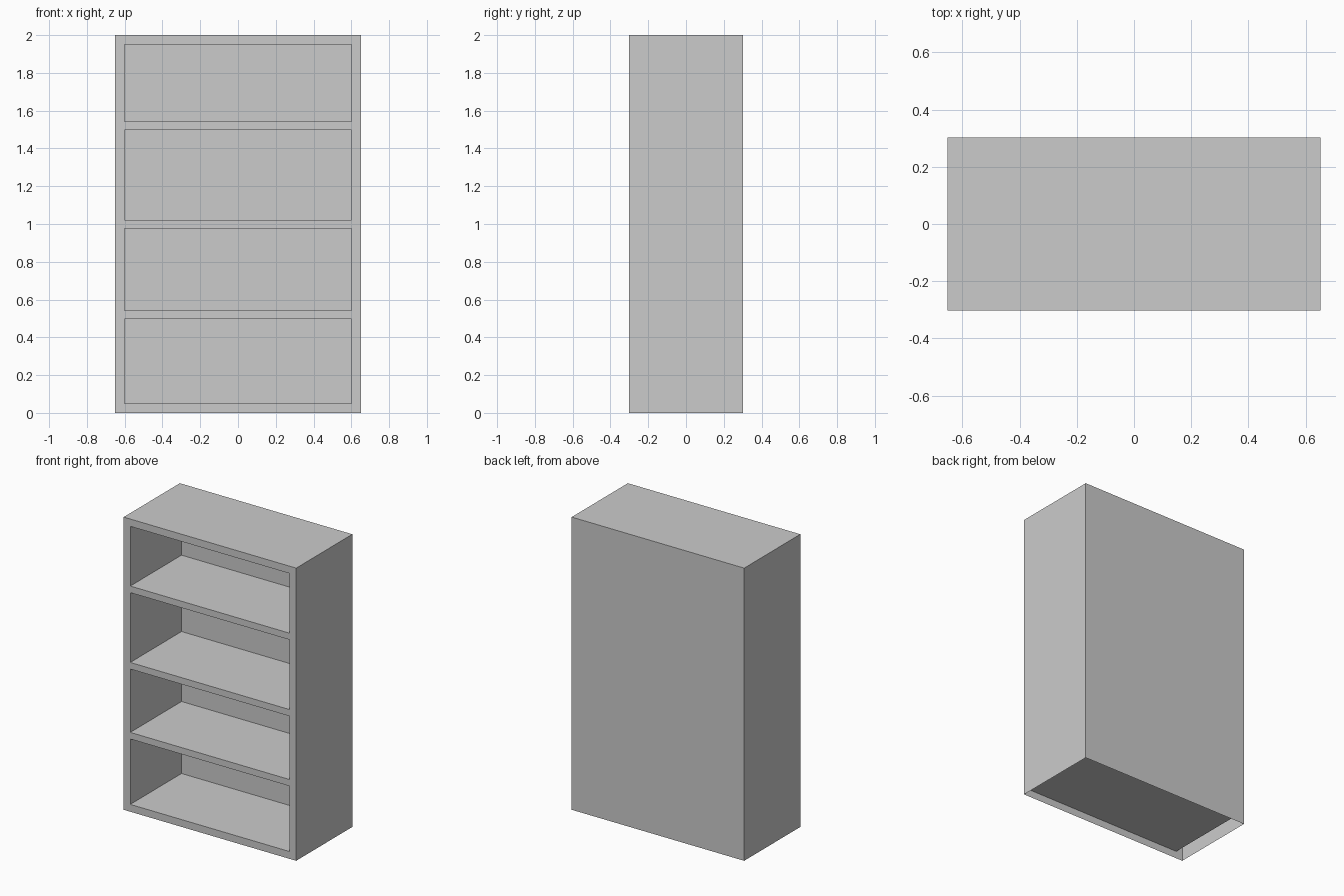
import bpy, bmesh
from mathutils import Vector

if "Cube" in bpy.data.objects:
    bpy.data.objects.remove(bpy.data.objects["Cube"])

W, D, H = 1.304, 0.606, 2.0      # overall size
FRAME, CAVITY = 0.05, 0.553      # frame width, compartment depth


def box(name, lo, hi, edit=None):
    """Axis-aligned box between two corners, with an optional bmesh edit."""
    bm = bmesh.new()
    bmesh.ops.create_cube(bm, size=1)
    lo, hi = Vector(lo), Vector(hi)
    for v in bm.verts:
        v.co = (lo + hi) / 2 + v.co * (hi - lo)
    bm.normal_update()
    if edit:
        edit(bm)
    mesh = bpy.data.meshes.new(name)
    bm.to_mesh(mesh)
    bm.free()
    obj = bpy.data.objects.new(name, mesh)
    bpy.context.collection.objects.link(obj)
    return obj


def hollow(bm):
    # open underside
    bottom = min(bm.faces, key=lambda f: f.normal.z)
    bmesh.ops.delete(bm, geom=[bottom], context='FACES_ONLY')
    # front frame, then push the opening back to form the cavity
    front = min(bm.faces, key=lambda f: f.normal.y)
    bmesh.ops.inset_region(bm, faces=[front], thickness=FRAME,
                           use_boundary=True, use_even_offset=True)
    new = bmesh.ops.extrude_discrete_faces(bm, faces=[front])['faces']
    bmesh.ops.translate(bm, verts=new[0].verts, vec=(0, CAVITY, 0))


# Cabinet shell
box("cabinet", (-W / 2, -D / 2, 0), (W / 2, D / 2, H), hollow)

# Shelves, flush with the front frame and reaching the back panel
half = W / 2 - FRAME
for i, (z0, z1) in enumerate([(0.497, 0.542), (0.975, 1.02), (1.497, 1.542)]):
    box(f"shelf_{i + 1}", (-half, -D / 2, z0), (half, -D / 2 + CAVITY, z1))
